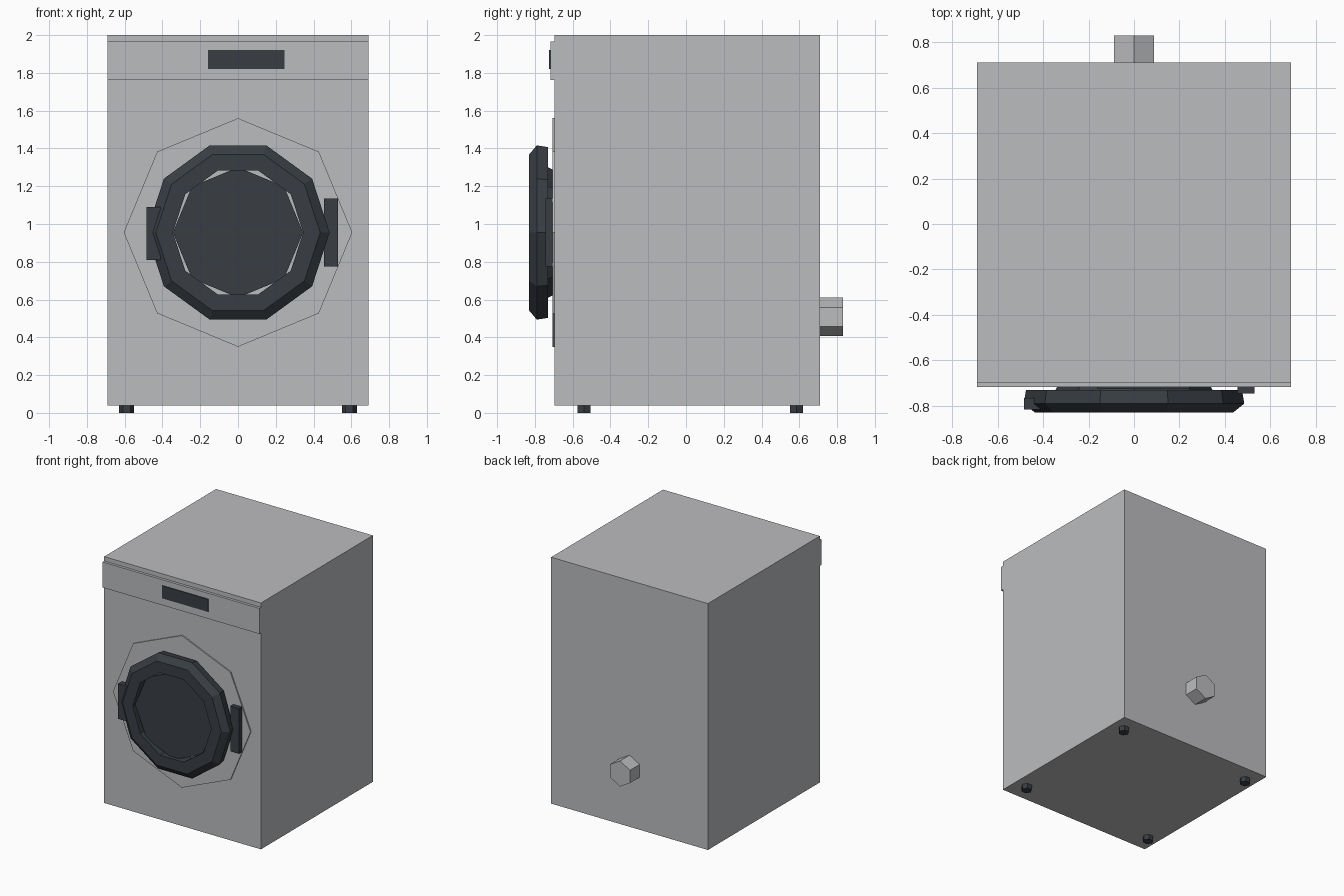
import bpy
import bmesh
import math
from mathutils import Matrix

cube = bpy.data.objects.get("Cube")
if cube:
    bpy.data.objects.remove(cube, do_unlink=True)


def material(name, rgb):
    m = bpy.data.materials.new(name)
    m.use_nodes = True
    m.diffuse_color = (*rgb, 1)
    m.node_tree.nodes["Principled BSDF"].inputs["Base Color"].default_value = (*rgb, 1)
    return m


grey = material("light grey enamel", (0.50, 0.505, 0.52))
dark = material("dark slate plastic", (0.04, 0.048, 0.056))


def finish(name, bm, mat):
    bmesh.ops.recalc_face_normals(bm, faces=bm.faces)
    mesh = bpy.data.meshes.new(name)
    bm.to_mesh(mesh)
    bm.free()
    mesh.materials.append(mat)
    obj = bpy.data.objects.new(name, mesh)
    bpy.context.collection.objects.link(obj)
    return obj


def box(name, x, y, z, mat):
    """Box from (min, max) ranges on each axis."""
    bm = bmesh.new()
    bmesh.ops.create_cube(bm, size=1)
    for v in bm.verts:
        v.co = [r[0] + (c + 0.5) * (r[1] - r[0]) for c, r in zip(v.co, (x, y, z))]
    return finish(name, bm, mat)


def turned(name, sides, profile, mat, z, start=0, closed=False):
    """Sweep (radius, y) points round the y axis at height z."""
    bm = bmesh.new()
    rings = []
    for r, y in profile:
        angles = [start + math.tau * i / sides for i in range(sides)]
        rings.append([bm.verts.new((r * math.cos(a), y, z + r * math.sin(a))) for a in angles])
    pairs = list(zip(rings, rings[1:]))
    if closed:
        pairs.append((rings[-1], rings[0]))
    else:
        bm.faces.new(rings[0])
        bm.faces.new(rings[-1])
    for a, b in pairs:
        for i in range(sides):
            j = (i + 1) % sides
            bm.faces.new((a[i], a[j], b[j], b[i]))
    return finish(name, bm, mat)


# Cabinet, control panel and display
box("cabinet", (-0.69, 0.69), (-0.697, 0.71), (0.04, 2), grey)
box("control_panel", (-0.69, 0.69), (-0.718, -0.69), (1.762, 1.965), grey)
box("display", (-0.16, 0.245), (-0.725, -0.71), (1.82, 1.92), dark)

# Door: backing plate, window, ring, catch and hinge
DOOR_Z = 0.955
turned("door_plate", 8, [(0.605, -0.69), (0.605, -0.707)], grey, DOOR_Z)
turned("door_window", 8, [(0.33, -0.70), (0.345, -0.73), (0.345, -0.80)], dark, DOOR_Z)
turned("door_ring", 10, [(0.345, -0.73), (0.475, -0.73), (0.485, -0.79),
                         (0.435, -0.83), (0.345, -0.83)], dark, DOOR_Z, closed=True)
box("door_handle", (-0.485, -0.41), (-0.817, -0.765), (0.81, 1.09), dark)
box("door_hinge", (0.455, 0.53), (-0.745, -0.69), (0.775, 1.135), dark)

# Drain outlet at the back
turned("drain_outlet", 6, [(0.102, 0.70), (0.102, 0.83)], grey, 0.508, start=math.pi / 2)

# Four hexagonal feet
for side, x in (("left", 0.59), ("right", -0.59)):
    for end, y in (("front", -0.54), ("back", 0.585)):
        bm = bmesh.new()
        bmesh.ops.create_cone(bm, cap_ends=True, segments=6, radius1=0.04, radius2=0.04, depth=0.05,
                              matrix=Matrix.Translation((x, y, 0.025)) @ Matrix.Rotation(math.pi / 2, 4, "Z"))
        finish(f"foot_{end}_{side}", bm, dark)
